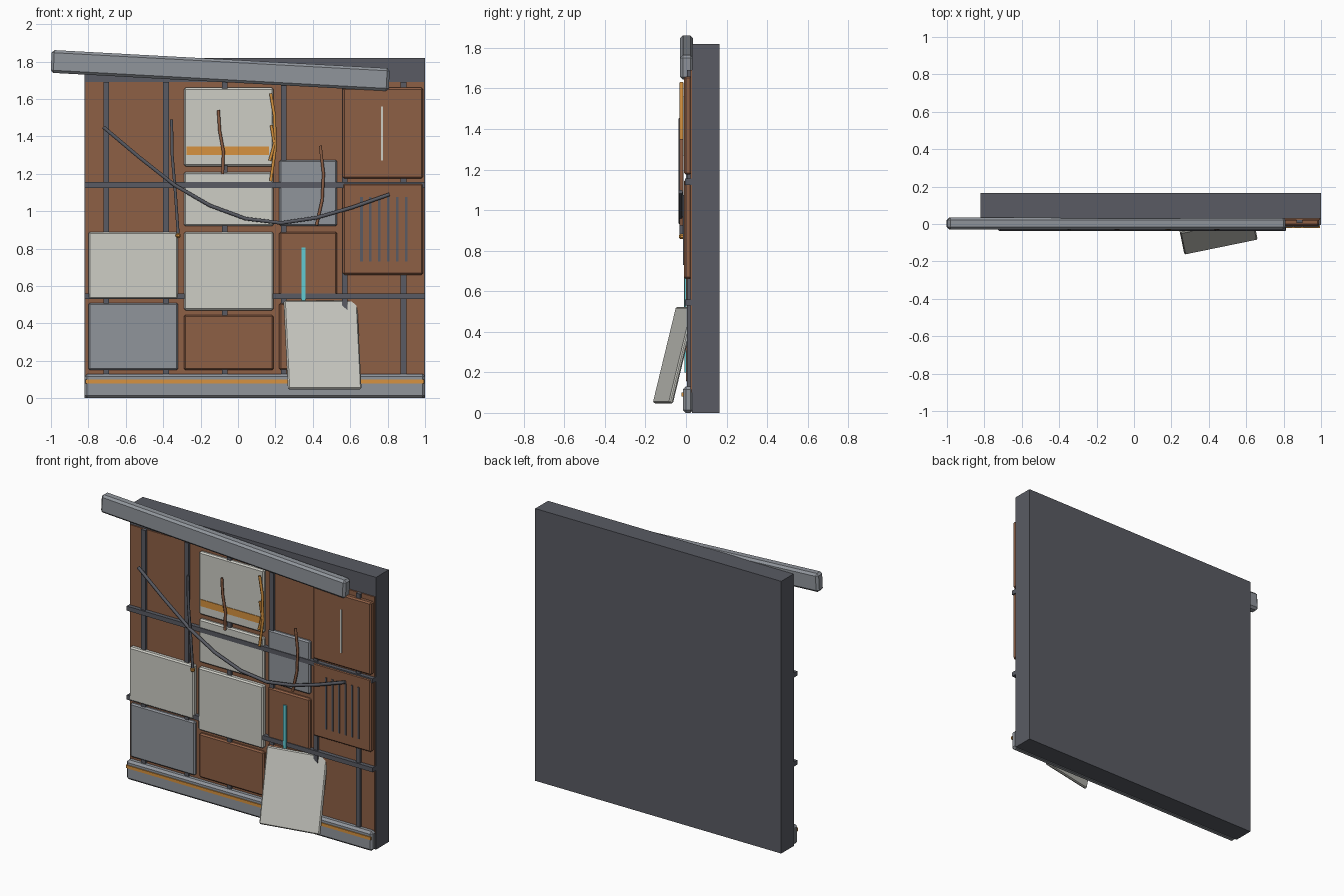
import bpy, bmesh, math
from mathutils import Matrix, Vector

if "Cube" in bpy.data.objects:
    bpy.data.objects.remove(bpy.data.objects["Cube"])


def material(name, rgb):
    m = bpy.data.materials.new(name)
    m.diffuse_color = (*rgb, 1)
    m.use_nodes = True
    m.node_tree.nodes["Principled BSDF"].inputs["Base Color"].default_value = m.diffuse_color
    return m


DARK = material("dark_steel", (0.10, 0.105, 0.125))
GREY = material("mid_grey", (0.28, 0.30, 0.33))
LIGHT = material("pale_plate", (0.61, 0.61, 0.56))
RUST = material("rust", (0.27, 0.115, 0.06))
ORANGE = material("orange", (0.68, 0.29, 0.05))
CYAN = material("cyan", (0.12, 0.60, 0.65))


def block(name, size, matrix, mat, bevel=0.0):
    me = bpy.data.meshes.new(name)
    bm = bmesh.new()
    bmesh.ops.create_cube(bm, size=1)
    bmesh.ops.scale(bm, vec=size, verts=bm.verts)
    if bevel:
        bmesh.ops.bevel(bm, geom=bm.edges[:], offset=bevel, segments=1,
                        affect='EDGES')
    bm.to_mesh(me)
    bm.free()
    me.materials.append(mat)
    ob = bpy.data.objects.new(name, me)
    ob.matrix_world = matrix
    bpy.context.collection.objects.link(ob)
    return ob


def box(name, x0, x1, y0, y1, z0, z1, mat, bevel=0.0):
    centre = Vector((x0 + x1, y0 + y1, z0 + z1)) / 2
    return block(name, (x1 - x0, y1 - y0, z1 - z0),
                 Matrix.Translation(centre), mat, bevel)


def wire(name, pts, mat, radius=0.009, y=-0.022):
    cu = bpy.data.curves.new(name, 'CURVE')
    cu.dimensions = '3D'
    cu.bevel_depth = radius
    cu.bevel_resolution = 1
    cu.use_fill_caps = True
    sp = cu.splines.new('POLY')
    sp.points.add(len(pts) - 1)
    for p, (x, z) in zip(sp.points, pts):
        p.co = (x, y, z, 1)
    cu.materials.append(mat)
    ob = bpy.data.objects.new(name, cu)
    bpy.context.collection.objects.link(ob)


# Wall slab and rusty inner sheet
box("wall_slab", -0.82, 1.0, 0.03, 0.165, 0, 1.82, DARK)
box("inner_sheet", -0.815, 0.995, 0.022, 0.035, 0.10, 1.69, RUST)

# Frame ribs
for i, x in enumerate((-0.705, -0.385, -0.07, 0.245, 0.57, 0.885)):
    box(f"upright_rib_{i}", x - 0.015, x + 0.015, 0.006, 0.03, 0.13, 1.69, DARK)
for i, z in enumerate((0.545, 1.14)):
    box(f"cross_rib_{i}", -0.82, 1.0, -0.005, 0.031, z - 0.015, z + 0.015, DARK)

# Cladding panels: x range, z range, front depth, colour
panels = [
    (-0.80, -0.32, 0.53, 0.89, -0.010, LIGHT),
    (-0.80, -0.32, 0.15, 0.51, 0.0, GREY),
    (-0.29, 0.19, 1.24, 1.66, 0.0, LIGHT),
    (-0.29, 0.19, 0.92, 1.21, 0.0, LIGHT),
    (-0.29, 0.19, 0.47, 0.89, -0.010, LIGHT),
    (-0.29, 0.19, 0.15, 0.445, 0.0, RUST),
    (0.22, 0.53, 0.92, 1.275, 0.0, GREY),
    (0.22, 0.53, 0.53, 0.89, 0.0, RUST),
    (0.22, 0.53, 0.15, 0.51, 0.0, RUST),
    (0.56, 0.99, 1.175, 1.66, -0.010, RUST),
    (0.56, 0.99, 0.66, 1.15, -0.010, RUST),
]
for i, (x0, x1, z0, z1, y, mat) in enumerate(panels):
    box(f"panel_{i}", x0, x1, y, 0.028, z0, z1, mat, 0.009)

# Painted stripes, slit and vent slats
box("panel_stripe", -0.275, 0.165, -0.004, 0.002, 1.30, 1.345, ORANGE)
box("light_strip", 0.34, 0.362, -0.008, 0.001, 0.20, 0.805, CYAN)
box("panel_slit", 0.765, 0.775, -0.014, -0.008, 1.27, 1.56, LIGHT)
for i in range(6):
    x = 0.66 + i * 0.048
    box(f"vent_slat_{i}", x - 0.007, x + 0.007, -0.015, -0.008, 0.73, 1.075, DARK)

# Base rail with stripe
box("base_rail", -0.82, 1.0, -0.015, 0.035, 0, 0.13, GREY, 0.014)
box("rail_stripe", -0.815, 0.995, -0.021, -0.012, 0.08, 0.10, ORANGE)

# Slipped top beam
block("top_beam", (1.81, 0.065, 0.122),
      Matrix.Translation((-0.095, 0.003, 1.752))
      @ Matrix.Rotation(math.radians(3.1), 4, 'Y'), GREY, 0.014)

# Fallen panel leaning on the wall
u = Vector((0.39, 0.08, 0)).normalized()
v = Vector((-0.023, 0.115, 0.475)).normalized()
n = v.cross(u).normalized()      # faces the front
v = u.cross(n)
if v.z < 0:
    v = -v
if n.y > 0:
    n = -n
rot = Matrix((u, -n, v)).transposed().to_4x4()
centre = Vector((0.454, -0.0675, 0.287)) - n * 0.011
block("fallen_panel", (0.40, 0.022, 0.488),
      Matrix.Translation(centre) @ rot, LIGHT, 0.007)

# Hanging cables
wire("long_cable", [(-0.72, 1.45), (-0.53, 1.29), (-0.34, 1.14), (-0.15, 1.03),
                    (0.04, 0.96), (0.23, 0.937), (0.42, 0.965), (0.61, 1.02),
                    (0.81, 1.09)], DARK, 0.011, -0.026)
wire("left_cable", [(-0.355, 1.49), (-0.352, 1.30), (-0.335, 1.10),
                    (-0.32, 0.88)], DARK)
wire("rust_cable_a", [(-0.105, 1.54), (-0.098, 1.43), (-0.078, 1.32),
                      (-0.082, 1.20)], RUST)
wire("rust_cable_b", [(0.44, 1.35), (0.457, 1.20), (0.45, 1.06),
                      (0.42, 0.925)], RUST)
wire("orange_cable_a", [(0.175, 1.63), (0.195, 1.51), (0.20, 1.34),
                        (0.175, 1.16)], ORANGE)
wire("orange_cable_b", [(0.178, 1.46), (0.195, 1.36), (0.17, 1.27)], ORANGE)

# Cable tip
box("cable_tip", -0.333, -0.307, -0.035, -0.009, 0.857, 0.883, ORANGE, 0.007)
